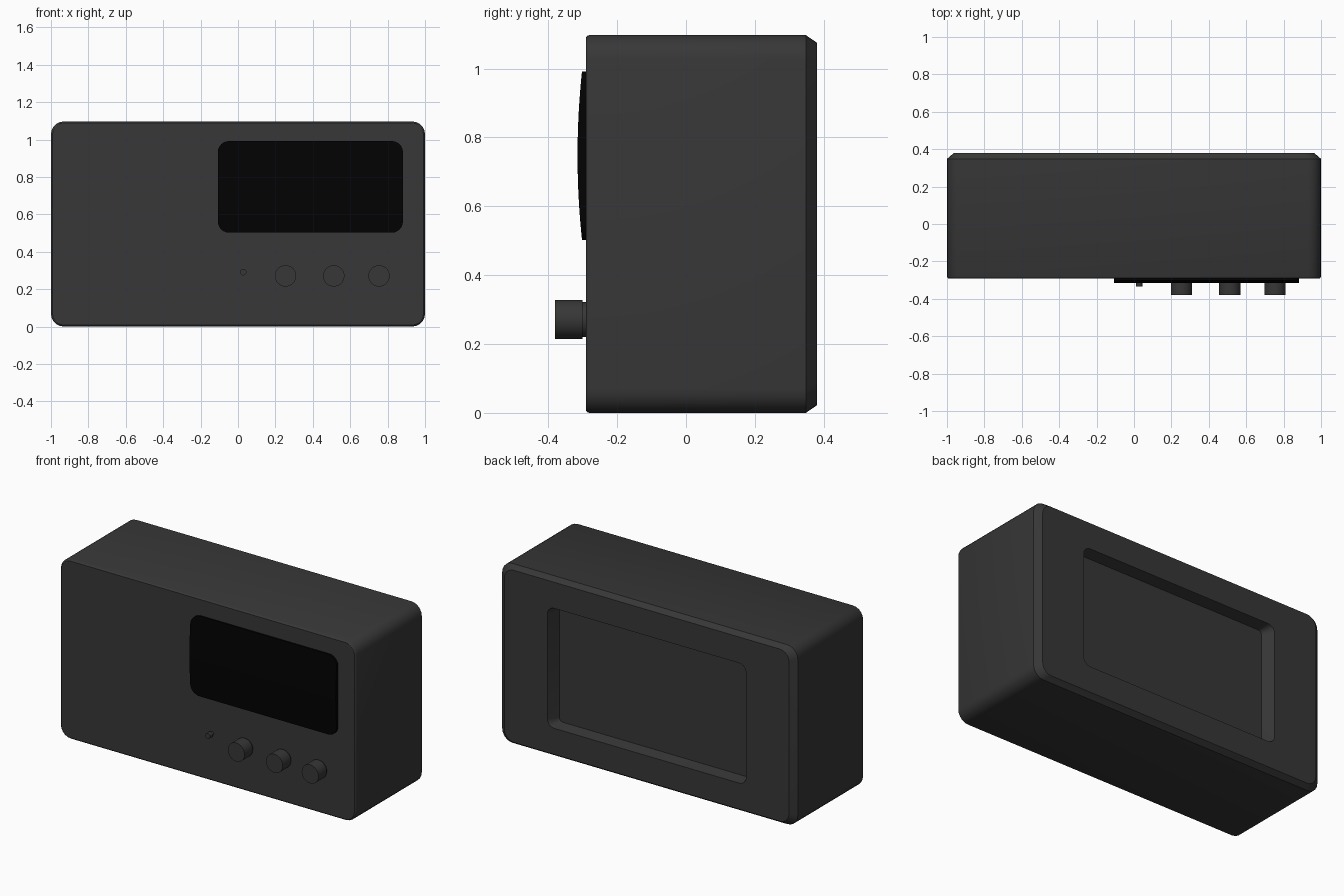
import bpy, bmesh, math

if "Cube" in bpy.data.objects:
    bpy.data.objects.remove(bpy.data.objects["Cube"])


def material(name, v):
    m = bpy.data.materials.new(name)
    m.diffuse_color = (v, v, v, 1)
    m.use_nodes = True
    m.node_tree.nodes["Principled BSDF"].inputs["Base Color"].default_value = m.diffuse_color
    return m


case_mat = material("dark_grey", 0.038)
glass_mat = material("black_glass", 0.0006)


def finish(name, bm, mat, angle=25):
    bmesh.ops.recalc_face_normals(bm, faces=bm.faces)
    me = bpy.data.meshes.new(name)
    bm.to_mesh(me)
    bm.free()
    me.materials.append(mat)
    ob = bpy.data.objects.new(name, me)
    bpy.context.collection.objects.link(ob)
    bpy.ops.object.select_all(action='DESELECT')
    ob.select_set(True)
    bpy.context.view_layer.objects.active = ob
    bpy.ops.object.shade_smooth_by_angle(angle=math.radians(angle))
    return ob


def loft(bm, rings):
    # skin matching closed rings and cap both ends
    vs = [[bm.verts.new(p) for p in r] for r in rings]
    n = len(vs[0])
    for a, b in zip(vs, vs[1:]):
        for i in range(n):
            j = (i + 1) % n
            bm.faces.new((a[i], a[j], b[j], b[i]))
    bm.faces.new(vs[0])
    bm.faces.new(vs[-1])


def rounded_rect(y, hx, hz, r, zc, seg=5):
    pts = []
    for k, (sx, sz) in enumerate(((1, 1), (-1, 1), (-1, -1), (1, -1))):
        for i in range(seg + 1):
            a = math.pi / 2 * (k + i / seg)
            pts.append((sx * (hx - r) + r * math.cos(a), y,
                        zc + sz * (hz - r) + r * math.sin(a)))
    return pts


# Case: softened front edge, sides, back chamfer, tapered recess in the back
H = 1.097 / 2
bm = bmesh.new()
loft(bm, [rounded_rect(y, hx, hz, r, H) for y, hx, hz, r in (
    (-0.291, 0.992, H - 0.008, 0.064),
    (-0.287, 0.9975, H - 0.0025, 0.068),
    (-0.281, 1.000, H, 0.070),
    (0.348, 1.000, H, 0.070),
    (0.380, 0.963, H - 0.022, 0.062),
    (0.380, 0.672, 0.367, 0.045),
    (0.308, 0.642, 0.355, 0.025))])
finish("case", bm, case_mat, 33)

# Display window: rounded corners, face bowed outward along its height
xc, zc, W, Hs, R = 0.387, 0.747, 0.495, 0.245, 0.06
corner = [Hs - R + R * math.sin(math.pi / 2 * i / 6) for i in range(7)]
flat = [(Hs - R) * i / 6 for i in range(-5, 6)]
bm = bmesh.new()
rows = []
for dz in [-d for d in reversed(corner)] + flat + corner:
    d = max(0, abs(dz) - (Hs - R))
    w = W - R + math.sqrt(max(0, R * R - d * d))
    yf = -0.315 + 0.013 * (dz / Hs) ** 2
    rows.append([(xc + sx * w, y, zc + dz) for sx, y in
                 ((-1, -0.285), (-1, yf), (1, yf), (1, -0.285))])
loft(bm, rows)
finish("display_window", bm, glass_mat)


def knob(name, x, z, profile, n=32):
    # stepped turned part with its axis along y
    bm = bmesh.new()
    loft(bm, [[(x + r * math.cos(2 * math.pi * i / n), y,
                z + r * math.sin(2 * math.pi * i / n)) for i in range(n)]
              for y, r in profile])
    finish(name, bm, case_mat, 30)


# Three control knobs and a small button
for i, x in enumerate((0.254, 0.512, 0.754)):
    knob(f"control_knob_{i + 1}", x, 0.271,
         ((-0.28, 0.051), (-0.301, 0.051), (-0.301, 0.057), (-0.380, 0.057)))
knob("small_button", 0.028, 0.291,
     ((-0.28, 0.012), (-0.307, 0.012), (-0.307, 0.017), (-0.333, 0.017)), 20)
